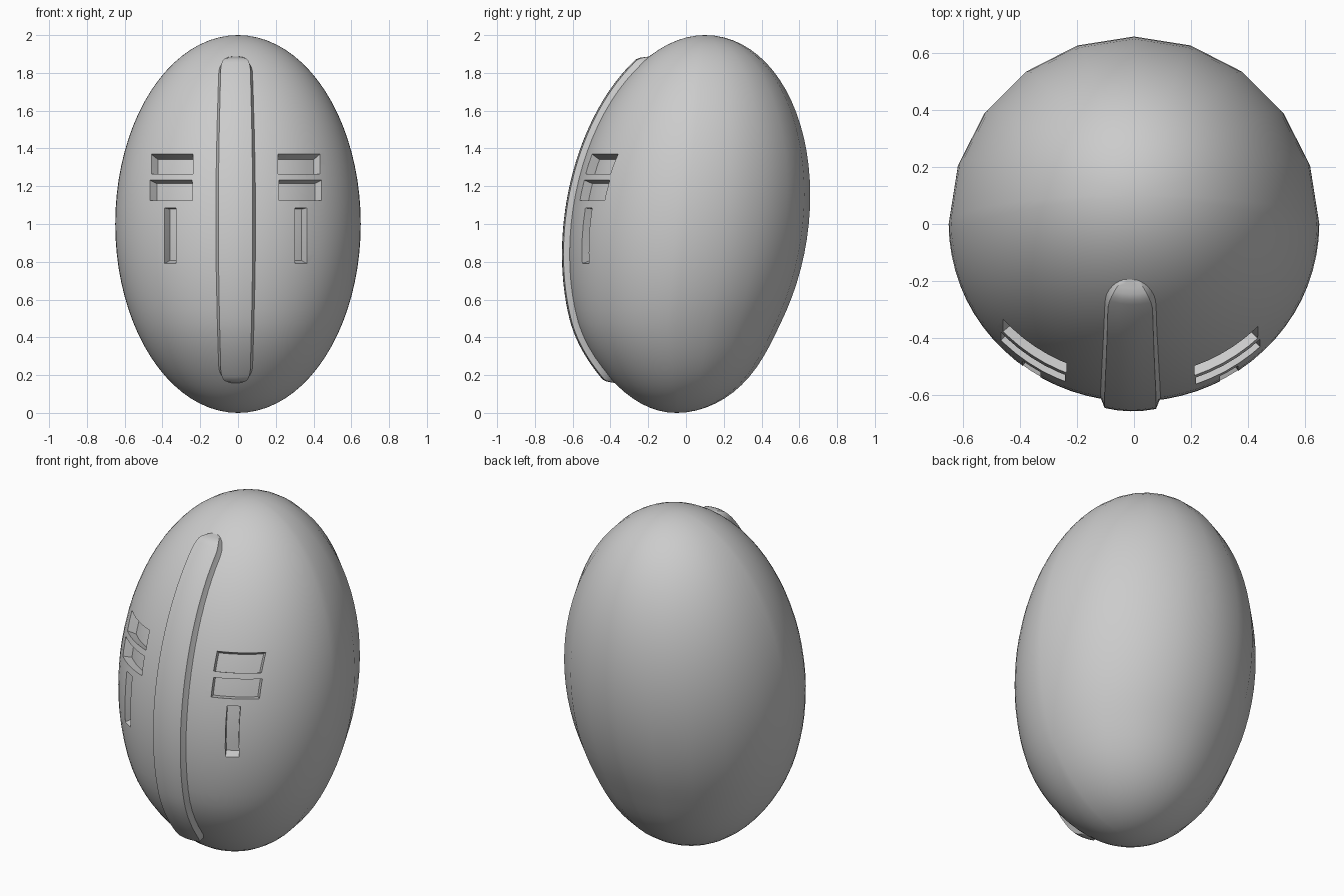
import bpy, bmesh, math
from mathutils import Vector

cube = bpy.data.objects.get("Cube")
if cube:
    bpy.data.objects.remove(cube, do_unlink=True)

HALF_W, FRONT, BACK = 0.65, 0.615, 0.65
LEAN, MID_X = 0.1, -0.0125
CENTRE = Vector((0, 0, 1))

grey = bpy.data.materials.new("shell_grey")
grey.use_nodes = True
grey.diffuse_color = (0.6, 0.6, 0.6, 1)
grey.node_tree.nodes["Principled BSDF"].inputs["Base Color"].default_value = (0.6, 0.6, 0.6, 1)


def mid_y(z):
    """Leaning centre line of the egg, curling back near the foot."""
    low = max(0.0, 0.5 - z) / 0.5
    return LEAN * (z - 1) + 0.05 * low * low * (3 - 2 * low)


def front_y(x, z):
    return mid_y(z) - FRONT * math.sqrt(max(0, 1 - (z - 1) ** 2 - (x / HALF_W) ** 2))


def finish(name, bm):
    bmesh.ops.recalc_face_normals(bm, faces=bm.faces[:])
    mesh = bpy.data.meshes.new(name)
    bm.to_mesh(mesh)
    bm.free()
    obj = bpy.data.objects.new(name, mesh)
    bpy.context.collection.objects.link(obj)
    mesh.materials.append(grey)
    return obj


def smooth(obj, degrees):
    bpy.ops.object.select_all(action='DESELECT')
    obj.select_set(True)
    bpy.context.view_layer.objects.active = obj
    bpy.ops.object.shade_smooth_by_angle(angle=math.radians(degrees))


def skin(bm, rows, closed=False):
    """Join rows of vertices with quads."""
    for a, b in zip(rows, rows[1:]):
        n = len(a)
        for i in range(n if closed else n - 1):
            j = (i + 1) % n
            bm.faces.new((a[i], a[j], b[j], b[i]))


# Egg shell: fine front half, coarser back half
bm = bmesh.new()
angles = [-math.pi + math.pi * i / 36 for i in range(36)]
angles += [math.pi * i / 10 for i in range(10)]
rows = []
STEPS = 40
for k in range(1, STEPS):
    t = math.pi * k / STEPS
    z, r = 1 - math.cos(t), math.sin(t)
    rows.append([bm.verts.new((HALF_W * r * math.cos(a),
                               mid_y(z) + (FRONT if a < 0 else BACK) * r * math.sin(a), z))
                 for a in angles])
skin(bm, rows, closed=True)
for row, z in ((rows[0], 0), (rows[-1], 2)):
    tip = bm.verts.new((0, mid_y(z), z))
    for i in range(len(row)):
        bm.faces.new((row[i], row[(i + 1) % len(row)], tip))
shell = finish("egg_shell", bm)


# Slot cutters: curved patches of the front, pushed in towards the centre
def slot_cutter(name, x0, x1, z0, z1):
    bm = bmesh.new()
    nx, nz = 6, 5
    layers = []
    for scale in (0.92, 1.06):
        grid = []
        for k in range(nz + 1):
            z = z0 + (z1 - z0) * k / nz
            line = []
            for i in range(nx + 1):
                x = x0 + (x1 - x0) * i / nx
                p = Vector((x, front_y(x, z), z))
                line.append(bm.verts.new(CENTRE + (p - CENTRE) * scale))
            grid.append(line)
        skin(bm, grid)
        layers.append(grid)
    inner, outer = layers
    for pick in (lambda g: g[0], lambda g: g[-1],
                 lambda g: [r[0] for r in g], lambda g: [r[-1] for r in g]):
        skin(bm, [pick(inner), pick(outer)])
    obj = finish(name, bm)
    obj.hide_render = True
    return obj


slots = {"upper_slot": (0.225, 0.447, 1.265, 1.37),
         "lower_slot": (0.23, 0.455, 1.125, 1.232),
         "cheek_slot": (0.315, 0.378, 0.79, 1.085)}
cutters = []
for name, (a, b, z0, z1) in slots.items():
    for side, s in (("left", 1), ("right", -1)):
        x0, x1 = sorted((MID_X + s * a, MID_X + s * b))
        cutter = slot_cutter(f"{side}_{name}_cutter", x0, x1, z0, z1)
        cutters.append(cutter)
        mod = shell.modifiers.new(cutter.name, 'BOOLEAN')
        mod.operation, mod.solver, mod.object = 'DIFFERENCE', 'EXACT', cutter
bpy.context.view_layer.objects.active = shell
for mod in list(shell.modifiers):
    bpy.ops.object.modifier_apply(modifier=mod.name)
for cutter in cutters:
    bpy.data.objects.remove(cutter, do_unlink=True)
smooth(shell, 35)

# Raised crest down the front, with rounded ends
bm = bmesh.new()
section = [(-1, -0.012), (-0.88, 0.004), (-0.76, 0.03), (-0.38, 0.033), (0, 0.034)]
section += [(-x, h) for x, h in reversed(section[:-1])]
Z0, Z1, ROUND = 0.155, 1.89, 0.09
rows = []
ROWS = 60
for k in range(ROWS + 1):
    # Rows bunch up towards both ends
    z = (Z0 + Z1) / 2 - (Z1 - Z0) / 2 * math.cos(math.pi * k / ROWS)
    end = min(1, min(z - Z0, Z1 - z) / ROUND)
    width = (0.095 + 0.02 * math.sin(math.pi * (z - Z0) / (Z1 - Z0)))
    width *= max(0.1, math.sqrt(max(0, 1 - (1 - end) ** 2)))
    rise = min(1, end * 2.5)
    row = []
    for x, h in section:
        px = MID_X + x * width
        p = Vector((px, front_y(px, z), z))
        out = Vector((px, (p.y - mid_y(z)) * 1.2, (z - 1) * 0.45)).normalized()
        row.append(bm.verts.new(p + out * (h * rise - 0.004 * (1 - rise))))
    rows.append(row)
skin(bm, rows)
crest = finish("front_crest", bm)
# Face the open strip outwards
if sum(f.normal.y for f in crest.data.polygons) > 0:
    crest.data.flip_normals()
smooth(crest, 40)
